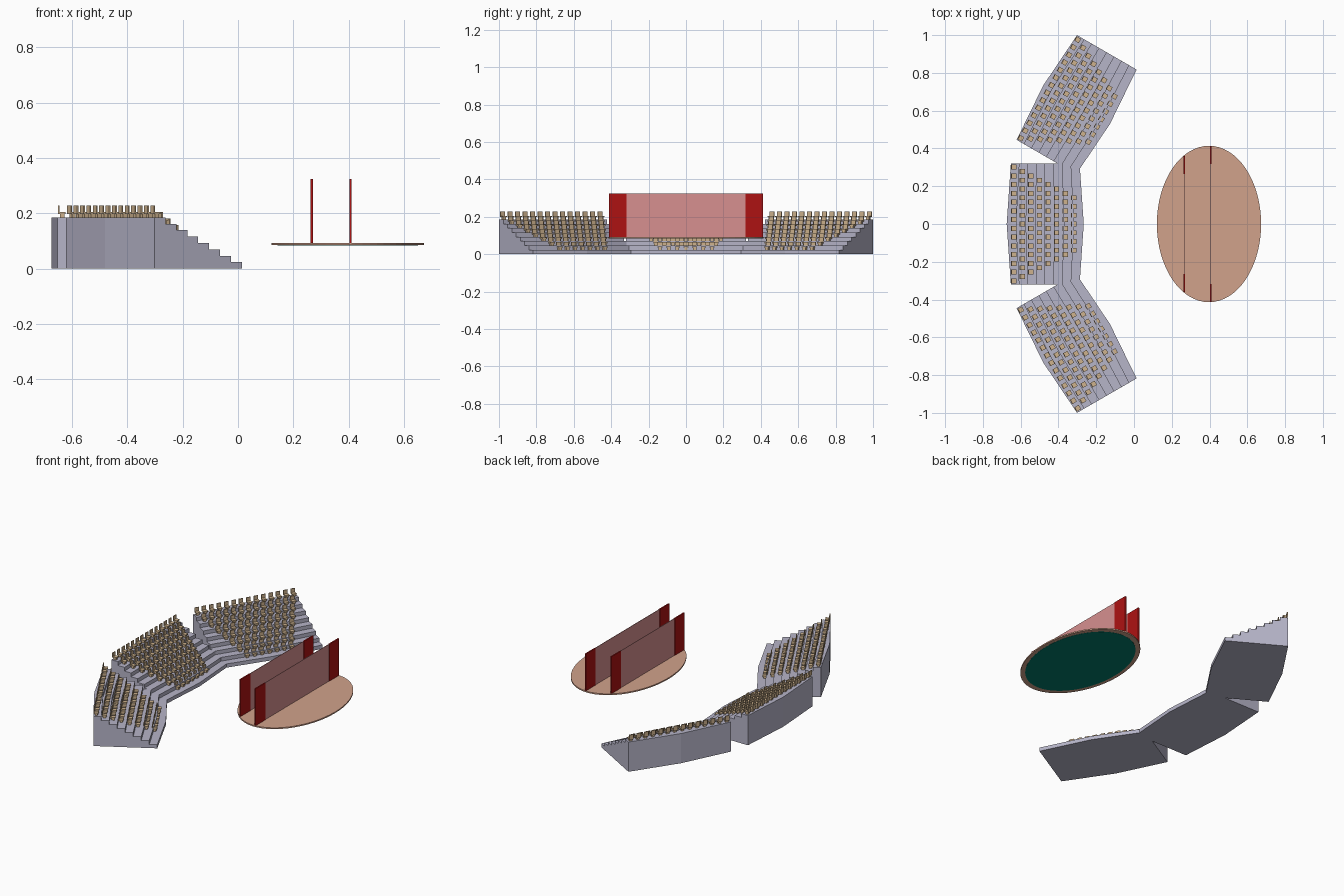
import bpy, bmesh, math
from mathutils import Matrix, Vector

if "Cube" in bpy.data.objects:
    bpy.data.objects.remove(bpy.data.objects["Cube"])

ROWS, RUN, RISE = 8, 0.0455, 0.0232
DEPTH, HALF, BULGE = ROWS * RUN, 0.32, 0.022
PITCH = 0.0463


def mat(name, r, g, b):
    m = bpy.data.materials.new(name)
    m.diffuse_color = (r, g, b, 1)
    m.use_nodes = True
    m.node_tree.nodes["Principled BSDF"].inputs["Base Color"].default_value = m.diffuse_color
    return m


CONCRETE = mat("pale_concrete", 0.47, 0.46, 0.58)
TAN = mat("tan_seat", 0.62, 0.45, 0.27)
WOOD = mat("stage_wood", 0.64, 0.36, 0.26)
GREEN = mat("green_underside", 0.0, 0.20, 0.15)
RED = mat("dark_red", 0.42, 0.006, 0.006)
PINK = mat("pink_panel", 0.68, 0.28, 0.28)


def to_mesh(name, bm, material):
    bmesh.ops.recalc_face_normals(bm, faces=bm.faces[:])
    me = bpy.data.meshes.new(name)
    bm.to_mesh(me)
    bm.free()
    me.materials.append(material)
    return me


def place(name, me, matrix=Matrix()):
    ob = bpy.data.objects.new(name, me)
    ob.matrix_world = matrix
    bpy.context.collection.objects.link(ob)
    return ob


def add_box(bm, lo, hi):
    lo, hi = Vector(lo), Vector(hi)
    m = Matrix.Translation((lo + hi) / 2) @ Matrix.Diagonal((*(hi - lo), 1))
    bmesh.ops.create_cube(bm, size=1, matrix=m)


# Stepped stand: stair profile swept over three sections, bowed in the middle
def stand_mesh():
    profile = [(DEPTH, 0)]
    for k in range(ROWS):
        x = DEPTH - k * RUN
        profile += [(x, (k + 1) * RISE), (x - RUN, (k + 1) * RISE)]
    profile.append((0, 0))
    bm = bmesh.new()
    rings = []
    for y, bow in ((-HALF, 0), (0, BULGE), (HALF, 0)):
        rings.append([bm.verts.new((x + bow * (2 * x / DEPTH - 1), y, z))
                      for x, z in profile])
    n = len(profile)
    for a, b in zip(rings, rings[1:]):
        for i in range(n):
            j = (i + 1) % n
            bm.faces.new((a[i], a[j], b[j], b[i]))
    bm.faces.new(rings[0])
    bm.faces.new(rings[-1])
    return to_mesh("stand", bm, CONCRETE)


# Seats: 7 in the front row, one more in each row behind
def seats_mesh():
    bm = bmesh.new()
    for k in range(ROWS):
        x, z = DEPTH - (k + 0.5) * RUN - 0.007, (k + 1) * RISE
        count = 7 + k
        for i in range(count):
            y = (i - (count - 1) / 2) * PITCH
            add_box(bm, (x - 0.008, y - 0.009, z - 0.001), (x + 0.008, y + 0.009, z + 0.012))
            add_box(bm, (x - 0.012, y - 0.013, z + 0.012), (x + 0.013, y + 0.013, z + 0.019))
            add_box(bm, (x - 0.015, y - 0.013, z + 0.012), (x - 0.010, y + 0.013, z + 0.042))
    return to_mesh("seats", bm, TAN)


stand, seats = stand_mesh(), seats_mesh()
for side, x, y, turn in (("centre", -0.652, 0, 0),
                         ("left", -0.4615, 0.7225, -30),
                         ("right", -0.4615, -0.7225, 30)):
    m = Matrix.Translation((x, y, 0)) @ Matrix.Rotation(math.radians(turn), 4, 'Z')
    place("stand_" + side, stand, m)
    place("seats_" + side, seats, m)

# Oval stage with an inset underside
CX, RX, RY, Z0, Z1 = 0.397, 0.276, 0.414, 0.085, 0.093


def oval(name, scale, z0, z1, material):
    bm = bmesh.new()
    m = (Matrix.Translation((CX, 0, (z0 + z1) / 2))
         @ Matrix.Diagonal((RX * scale, RY * scale, z1 - z0, 1)))
    bmesh.ops.create_cone(bm, cap_ends=True, segments=64, radius1=1, radius2=1,
                          depth=1, matrix=m)
    place(name, to_mesh(name, bm, material))


oval("stage", 1, Z0, Z1, WOOD)
oval("stage_underside", 0.92, Z0 - 0.001, Z0 + 0.002, GREEN)

# Two upright screens: thin panel with a red board at each end
TOP, BOARD = 0.324, 0.095
for name, x, half in (("front", 0.267, 0.36), ("rear", 0.407, 0.412)):
    bm = bmesh.new()
    add_box(bm, (x - 0.0015, BOARD - half, Z1), (x + 0.0015, half - BOARD, TOP))
    place("screen_panel_" + name, to_mesh("screen_panel", bm, PINK))
    bm = bmesh.new()
    for s in (-1, 1):
        y0, y1 = sorted((s * half, s * (half - BOARD)))
        add_box(bm, (x - 0.004, y0, Z1), (x + 0.004, y1, TOP))
    place("screen_ends_" + name, to_mesh("screen_ends", bm, RED))
